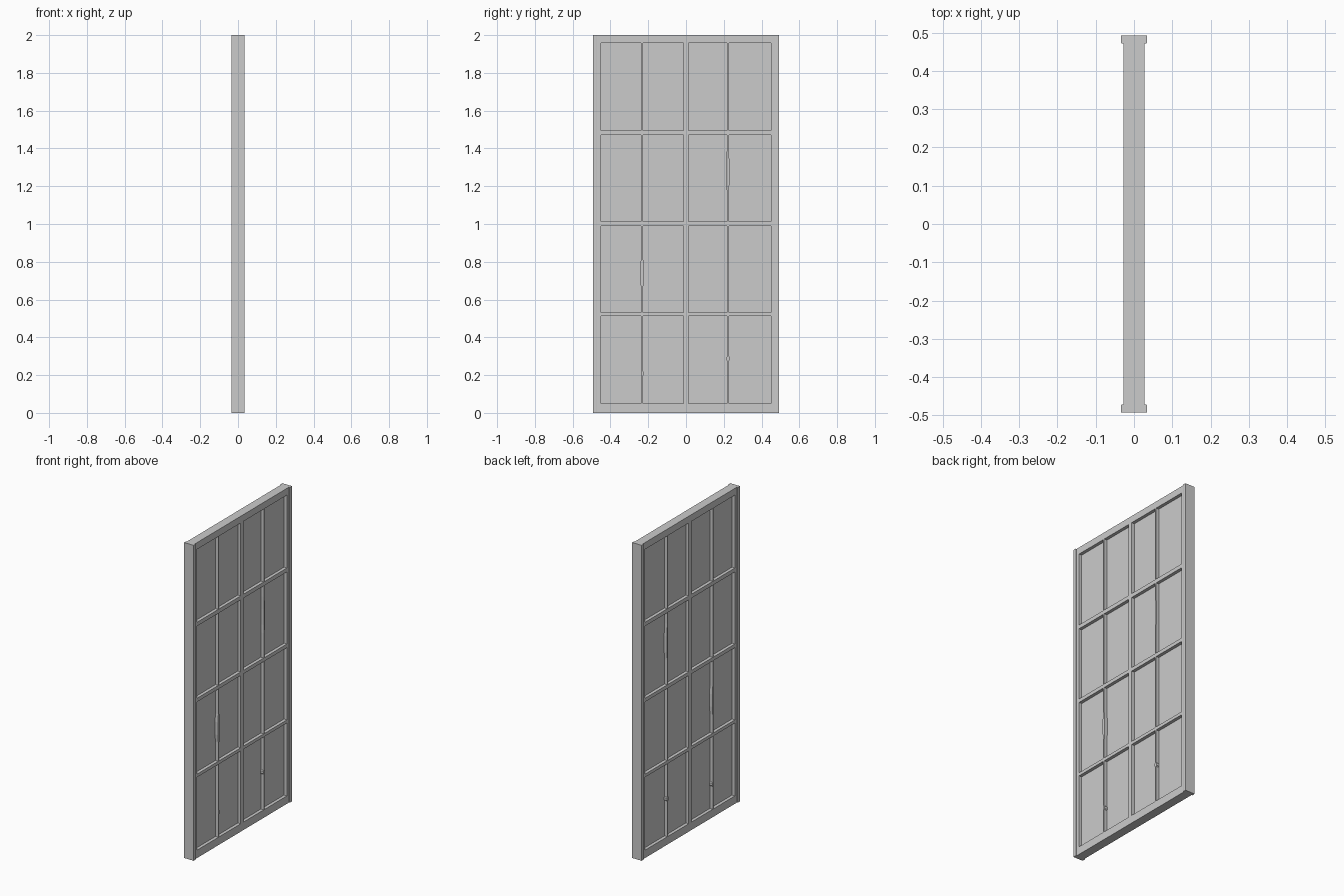
import bpy, bmesh

if "Cube" in bpy.data.objects:
    bpy.data.objects.remove(bpy.data.objects["Cube"])

D = 0.028   # half depth of frame and bars
CAP = 0.034 # half depth of the raised outer edges
H = 2.0


def extrude_outline(name, pts, vec):
    """Closed solid from an outline swept along vec."""
    bm = bmesh.new()
    face = bm.faces.new([bm.verts.new(p) for p in pts])
    ext = bmesh.ops.extrude_face_region(bm, geom=[face])
    verts = [g for g in ext["geom"] if isinstance(g, bmesh.types.BMVert)]
    bmesh.ops.translate(bm, verts=verts, vec=vec)
    bmesh.ops.recalc_face_normals(bm, faces=bm.faces[:])
    mesh = bpy.data.meshes.new(name)
    bm.to_mesh(mesh)
    bm.free()
    obj = bpy.data.objects.new(name, mesh)
    bpy.context.collection.objects.link(obj)
    return obj


def slab(name, outline, half=D):
    """Outline in (y, z), thickened evenly about x = 0."""
    return extrude_outline(name, [(-half, y, z) for y, z in outline], (2 * half, 0, 0))


def board(name, y0, y1, z0, z1, half=D):
    return slab(name, [(y0, z0), (y1, z0), (y1, z1), (y0, z1)], half)


rows = [(0.05, 0.512), (0.532, 0.99), (1.013, 1.47), (1.495, 1.957)]
bars = [(-0.237, -0.228), (-0.013, 0.013), (0.218, 0.227)]

# side stiles with a raised lip along the outer edge
for side, s in (("left", -1), ("right", 1)):
    half_profile = [(D, 0.45), (D, 0.471), (CAP - 0.001, 0.471), (CAP, 0.475), (CAP, 0.492)]
    profile = half_profile + [(-x, y) for x, y in reversed(half_profile)]
    extrude_outline(side + "_stile", [(x, s * y, 0) for x, y in profile], (0, 0, H))

# top and bottom rails, and the cross bars between rows
edges = [0.0] + [z for r in rows for z in r] + [H]
for i, name in enumerate(("bottom_rail", "cross_bar_low", "cross_bar_mid", "cross_bar_high", "top_rail")):
    board(name, -0.45, 0.45, edges[2 * i], edges[2 * i + 1])

# worn spots on the upright bars: (row, bar) -> (z, left edge shift, right edge shift)
wear = {
    (1, 0): [(0.65, 0, 0), (0.70, -0.005, 0.004), (0.78, -0.005, 0.004), (0.83, 0, 0)],
    (2, 2): [(1.17, 0, 0), (1.22, 0.002, 0.003), (1.32, 0.002, 0.003), (1.40, 0, 0)],
    (0, 2): [(0.275, 0, 0), (0.28, -0.004, 0.004), (0.295, -0.004, 0.004), (0.30, 0, 0)],
    (0, 0): [(0.195, 0, 0), (0.20, 0, 0.004), (0.215, 0, 0.004), (0.22, 0, 0)],
}
for r, (z0, z1) in enumerate(rows):
    for b, (y0, y1) in enumerate(bars):
        steps = [(z0, 0, 0)] + wear.get((r, b), []) + [(z1, 0, 0)]
        outline = [(y1 + right, z) for z, _, right in steps]
        outline += [(y0 + left, z) for z, left, _ in reversed(steps)]
        slab(f"upright_bar_{r}_{b}", outline)

# thin recessed panes filling each opening
cols = [-0.45] + [y for b in bars for y in b] + [0.45]
for r, (z0, z1) in enumerate(rows):
    for c in range(4):
        board(f"pane_{r}_{c}", cols[2 * c], cols[2 * c + 1], z0, z1, 0.008)
